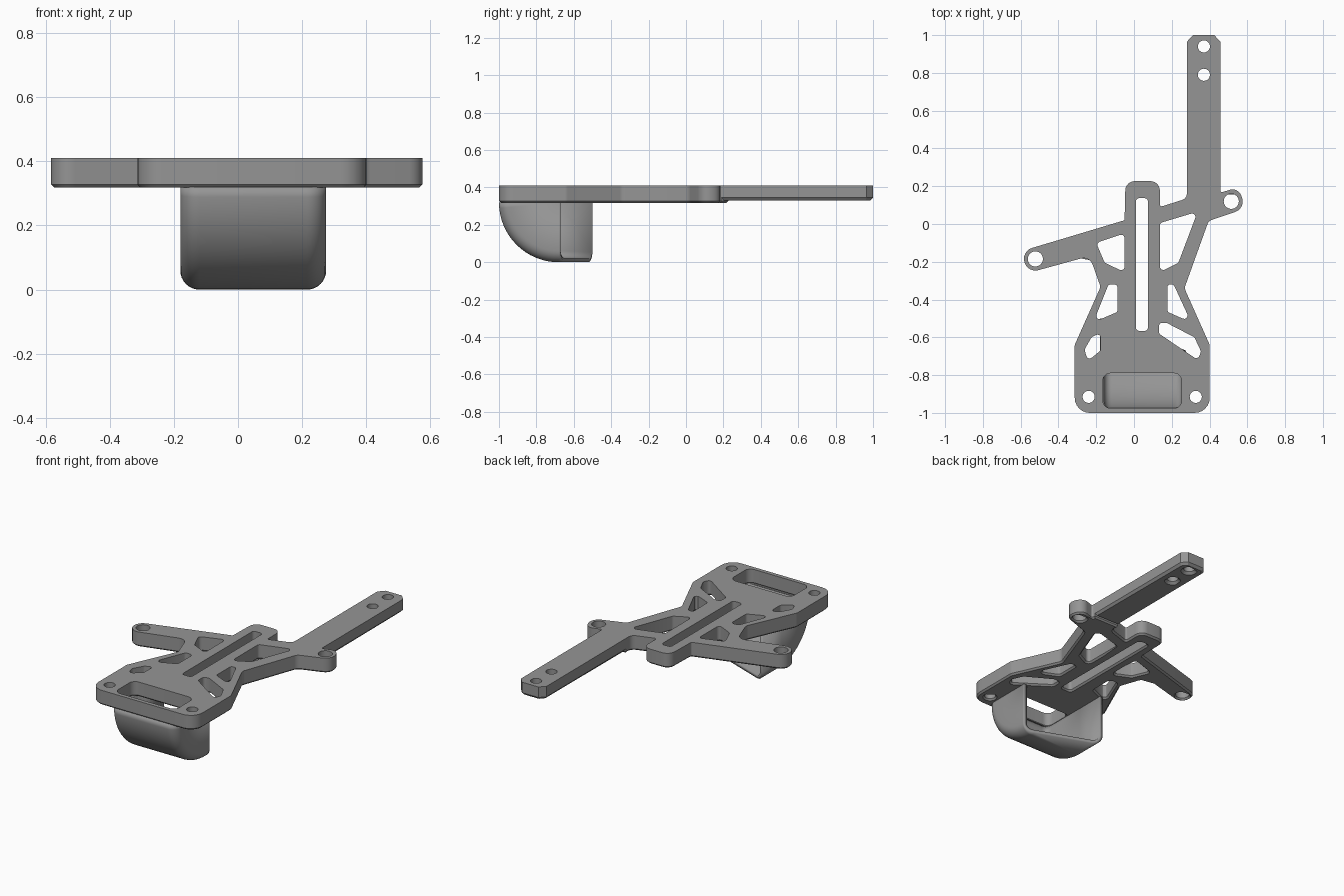
import bpy, bmesh, math
from mathutils import Vector

if "Cube" in bpy.data.objects:
    bpy.data.objects.remove(bpy.data.objects["Cube"])

gray = bpy.data.materials.new("plain_gray")
gray.diffuse_color = (0.3, 0.3, 0.3, 1)
gray.use_nodes = True
gray.node_tree.nodes["Principled BSDF"].inputs["Base Color"].default_value = gray.diffuse_color


def fillet(points, r, n=6):
    """Round the corners of a polygon; a point may carry its own radius."""
    out = []
    for i, p in enumerate(points):
        rad = p[2] if len(p) > 2 else r
        a, b, c = (Vector(points[k % len(points)][:2]) for k in (i - 1, i, i + 1))
        u, v = a - b, c - b
        half = u.angle(v) / 2
        t = min(rad / math.tan(half), 0.49 * u.length, 0.49 * v.length)
        if rad == 0 or half > 1.55:
            out.append(b)
            continue
        u.normalize()
        v.normalize()
        rad = t * math.tan(half)
        centre = b + (u + v).normalized() * (rad / math.sin(half))
        s, e = b + u * t - centre, b + v * t - centre
        sweep = math.pi - 2 * half
        for k in range(n + 1):
            f = k / n
            out.append(centre + (s * math.sin((1 - f) * sweep) + e * math.sin(f * sweep)) / math.sin(sweep))
    return out


def circle(x, y, r, n=32):
    return [Vector((x + r * math.cos(k * math.tau / n), y + r * math.sin(k * math.tau / n))) for k in range(n)]


def finish(name, mesh):
    obj = bpy.data.objects.new(name, mesh)
    bpy.context.collection.objects.link(obj)
    mesh.materials.clear()
    mesh.materials.append(gray)
    mesh.shade_smooth()
    mesh.set_sharp_from_angle(angle=math.radians(30))
    return obj


def plate(name, loops, z0, z1, chamfer=0.01):
    """Filled outline with holes, extruded, lower edges chamfered."""
    cu = bpy.data.curves.new(name + "_outline", 'CURVE')
    cu.dimensions = '2D'
    cu.fill_mode = 'BOTH'
    cu.extrude = (z1 - z0) / 2
    for loop in loops:
        sp = cu.splines.new('POLY')
        sp.points.add(len(loop) - 1)
        for q, p in zip(sp.points, loop):
            q.co = (p.x, p.y, 0, 1)
        sp.use_cyclic_u = True
    tmp = bpy.data.objects.new(name + "_outline", cu)
    bpy.context.collection.objects.link(tmp)
    dg = bpy.context.evaluated_depsgraph_get()
    mesh = bpy.data.meshes.new_from_object(tmp.evaluated_get(dg))
    bpy.data.objects.remove(tmp)
    bm = bmesh.new()
    bm.from_mesh(mesh)
    bmesh.ops.translate(bm, verts=bm.verts, vec=(0, 0, (z0 + z1) / 2))
    bmesh.ops.remove_doubles(bm, verts=bm.verts, dist=1e-4)
    bmesh.ops.bisect_plane(bm, geom=bm.verts[:] + bm.edges[:] + bm.faces[:],
                           plane_co=(0, 0, z0 + chamfer), plane_no=(0, 0, 1))
    bmesh.ops.recalc_face_normals(bm, faces=bm.faces)
    shift = {}
    for v in bm.verts:
        if abs(v.co.z - z0) < 1e-4:
            d = Vector((0, 0, 0))
            for f in v.link_faces:
                if abs(f.normal.z) < 0.5:
                    d += f.normal
            if d.length > 0.1:
                shift[v] = d.normalized() * chamfer
    for v, d in shift.items():
        v.co -= d
    bm.normal_update()
    bm.to_mesh(mesh)
    bm.free()
    return finish(name, mesh)


# Main plate outline, counterclockwise
outline = fillet([
    (-0.314, -1, 0.08), (0.401, -1, 0.08), (0.401, -0.64), (0.267, -0.34), (0.395, 0.016),
    (0.591, 0.082, 0.06), (0.553, 0.196, 0.06), (0.457, 0.165, 0.02), (0.457, 0.19, 0),
    (0.28, 0.19, 0), (0.28, 0.135), (0.137, 0.09, 0.01), (0.137, 0.227, 0.05),
    (-0.045, 0.227, 0.05), (-0.05, 0.02, 0.01), (-0.597, -0.144, 0.06), (-0.563, -0.26, 0.06),
    (-0.235, -0.17, 0.05), (-0.177, -0.333), (-0.314, -0.64)], 0.04)

# Windows in the frame
windows = [
    [(0.01, 0.137), (0.074, 0.137), (0.074, -0.566), (0.01, -0.566)],
    [(-0.2, -0.1), (-0.05, -0.05), (-0.05, -0.255), (-0.155, -0.205)],
    [(0.137, 0.005), (0.337, 0.065), (0.235, -0.205), (0.137, -0.255)],
    [(-0.135, -0.32), (-0.087, -0.32), (-0.087, -0.465), (-0.215, -0.52)],
    [(0.177, -0.32), (0.21, -0.32), (0.302, -0.52), (0.177, -0.465)],
    [(-0.262, -0.665), (-0.225, -0.6), (-0.177, -0.575), (-0.177, -0.67), (-0.245, -0.725)],
    [(0.132, -0.523), (0.172, -0.523), (0.32, -0.6), (0.355, -0.675), (0.338, -0.72), (0.132, -0.58)],
]
pocket = fillet([(-0.165, -0.975), (0.252, -0.975), (0.252, -0.79), (-0.165, -0.79)], 0.04)
bolts = [circle(-0.24, -0.915, 0.032), circle(0.327, -0.915, 0.032),
         circle(-0.522, -0.185, 0.04), circle(0.515, 0.12, 0.04)]
plate("frame_plate", [outline, pocket] + [fillet(w, 0.018, 4) for w in windows] + bolts, 0.318, 0.41)

# Long rear arm, slightly thinner
arm = [(0.28, 0.19), (0.457, 0.19), (0.457, 0.965), (0.425, 1), (0.312, 1), (0.28, 0.965)]
plate("rear_arm", [[Vector(p) for p in arm], circle(0.37, 0.94, 0.032), circle(0.37, 0.79, 0.032)],
      0.33, 0.41, 0.015)

# Curved scoop: one profile inset across its width, open at the slanted back
XL, XR, TOP, R = -0.18, 0.275, 0.32, 0.06
arc = [(R * (1 - math.cos(a)), R * (1 - math.sin(a))) for a in (k * math.pi / 16 for k in range(9))]
columns = [(XL, TOP)] + [(XL + dx, d) for dx, d in arc]
columns += [(XR - dx, d) for dx, d in reversed(arc)] + [(XR, TOP)]
bm = bmesh.new()
grid = []
for x, d in columns:
    back = -0.5 - 0.17 * (x - XL) / (XR - XL)
    row = []
    for k in range(17):
        a = k * math.pi / 32
        row.append(bm.verts.new((x, -0.68 - (TOP - d) * math.cos(a), TOP - (TOP - d) * math.sin(a))))
    row.append(bm.verts.new((x, back, d)))
    grid.append(row)
for p, q in zip(grid, grid[1:]):
    for j in range(len(p) - 1):
        bm.faces.new((p[j], p[j + 1], q[j + 1], q[j]))
bmesh.ops.remove_doubles(bm, verts=bm.verts, dist=1e-5)
mesh = bpy.data.meshes.new("scoop")
bm.to_mesh(mesh)
bm.free()
scoop = finish("scoop", mesh)
wall = scoop.modifiers.new("wall", 'SOLIDIFY')
wall.thickness = 0.022
wall.offset = -1
